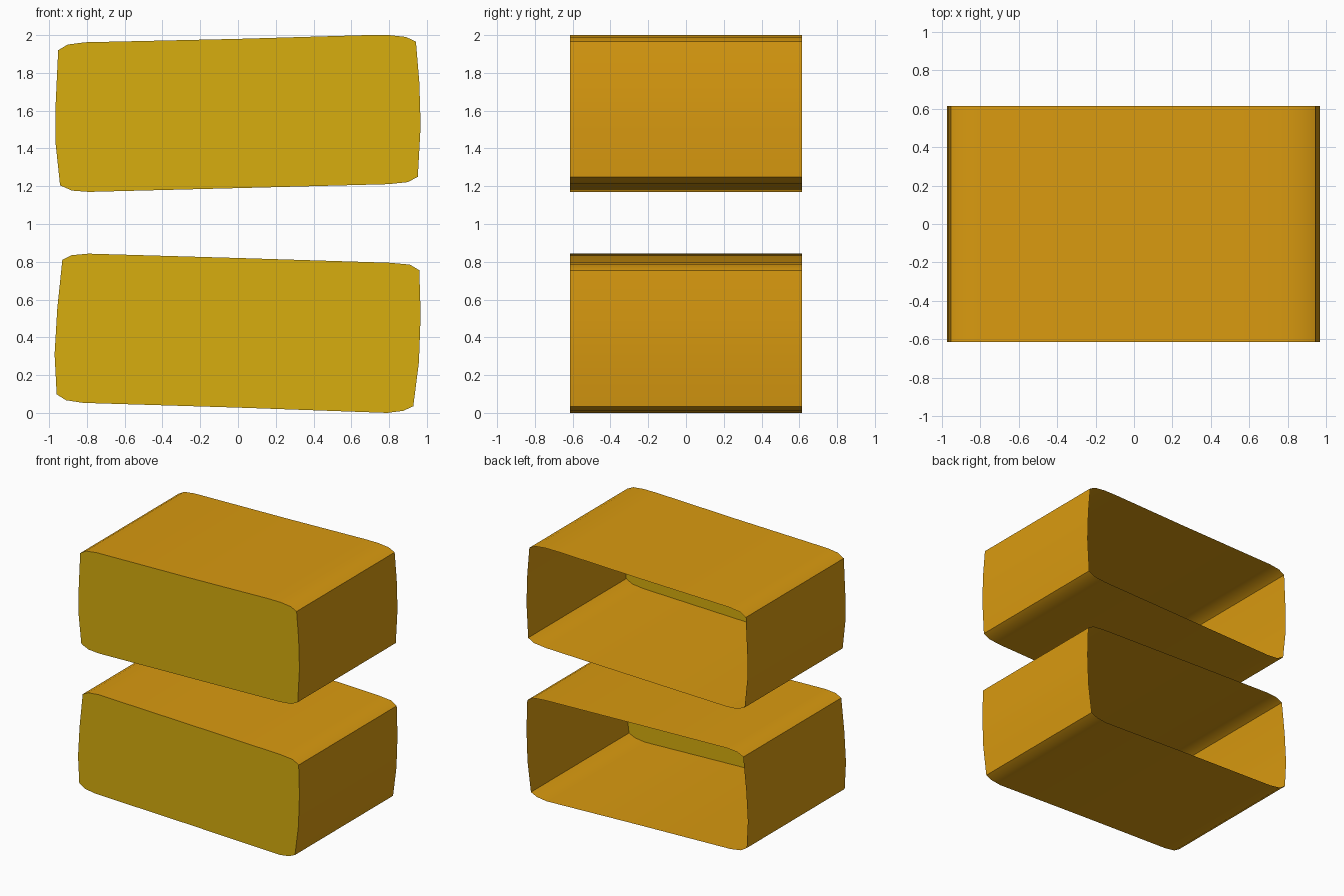
import bpy, bmesh, math

if "Cube" in bpy.data.objects:
    bpy.data.objects.remove(bpy.data.objects["Cube"])

HALF_DEPTH = 0.613


def material(name, rgb):
    m = bpy.data.materials.new(name)
    m.diffuse_color = (*rgb, 1)
    m.use_nodes = True
    m.node_tree.nodes["Principled BSDF"].inputs["Base Color"].default_value = m.diffuse_color
    return m


orange = material("orange shell", (0.694, 0.323, 0.005))
yellow = material("yellow front", (0.68, 0.423, 0.0045))


# Open-backed shell: a swept outline closed by a single front panel
def open_box(name, outline):
    bm = bmesh.new()
    front = [bm.verts.new((x, -HALF_DEPTH, z)) for x, z in outline]
    back = [bm.verts.new((x, HALF_DEPTH, z)) for x, z in outline]
    n = len(outline)
    for i in range(n):
        j = (i + 1) % n
        bm.faces.new((front[i], front[j], back[j], back[i]))
    cap = bm.faces.new(front[::-1])
    cap.material_index = 1
    cap.normal_update()
    if cap.normal.y > 0:
        bmesh.ops.reverse_faces(bm, faces=bm.faces[:])
    mesh = bpy.data.meshes.new(name)
    bm.to_mesh(mesh)
    bm.free()
    mesh.materials.append(orange)
    mesh.materials.append(yellow)
    ob = bpy.data.objects.new(name, mesh)
    bpy.context.collection.objects.link(ob)
    bpy.ops.object.select_all(action='DESELECT')
    ob.select_set(True)
    bpy.context.view_layer.objects.active = ob
    bpy.ops.object.shade_smooth_by_angle(angle=math.radians(30))


# Upper box, outline clockwise from the top left corner
open_box("upper_box", [
    (-0.952, 1.92), (-0.902, 1.95), (-0.81, 1.962), (0.0, 1.98), (0.68, 2.0),
    (0.80, 2.0), (0.89, 1.99), (0.942, 1.965), (0.96, 1.75), (0.967, 1.52),
    (0.952, 1.25), (0.90, 1.222), (0.80, 1.211), (0.0, 1.19), (-0.79, 1.17),
    (-0.88, 1.177), (-0.942, 1.205), (-0.966, 1.43), (-0.967, 1.60)])

# Lower box, tilted the other way
open_box("lower_box", [
    (-0.93, 0.81), (-0.88, 0.835), (-0.79, 0.843), (0.0, 0.82), (0.80, 0.795),
    (0.91, 0.785), (0.96, 0.755), (0.967, 0.52), (0.958, 0.27), (0.928, 0.035),
    (0.875, 0.011), (0.79, 0.0), (0.0, 0.028), (-0.82, 0.053), (-0.91, 0.067),
    (-0.96, 0.098), (-0.971, 0.31), (-0.957, 0.55)])
